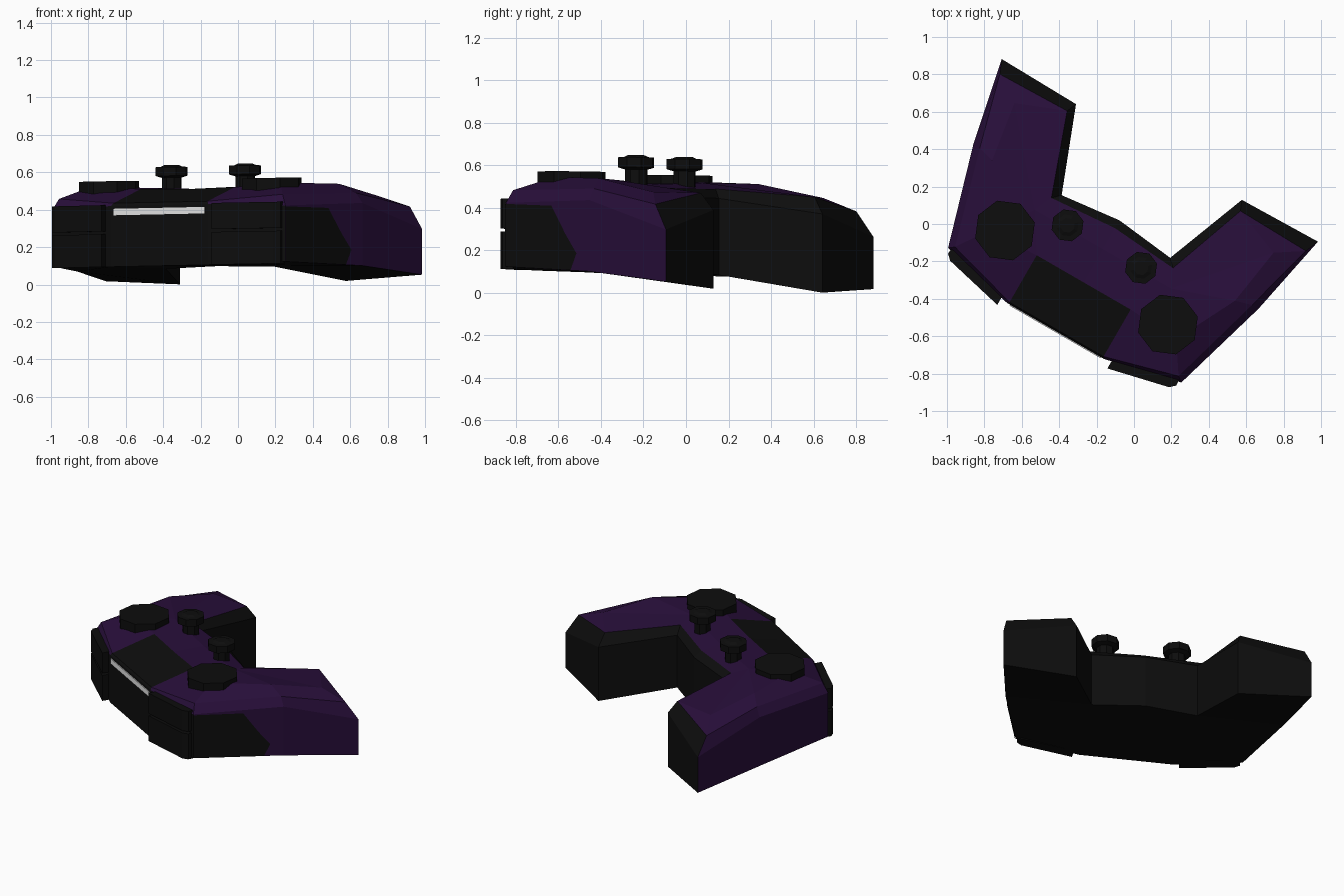
import bpy, bmesh, math
from mathutils import Vector, Matrix

if "Cube" in bpy.data.objects:
    bpy.data.objects.remove(bpy.data.objects["Cube"])


def material(name, c):
    m = bpy.data.materials.new(name)
    m.diffuse_color = (*c, 1)
    m.use_nodes = True
    m.node_tree.nodes["Principled BSDF"].inputs["Base Color"].default_value = m.diffuse_color
    return m


BLACK = material("soft black", (0.004, 0.004, 0.004))
PURPLE = material("dark purple", (0.021, 0.0045, 0.042))
WHITE = material("light white", (0.8, 0.8, 0.8))
TURN = Matrix.Rotation(math.radians(-30), 3, 'Z')


def place(u, v, z):
    # controller axes -> world: turned 30 degrees, tilted slightly sideways
    return TURN @ Vector((u - 0.077, v, z + 0.018 * u))


def finish(name, bm, mats, closed=True):
    bmesh.ops.remove_doubles(bm, verts=bm.verts, dist=0.0005)
    if closed:
        bmesh.ops.recalc_face_normals(bm, faces=bm.faces)
    for v in bm.verts:
        v.co = place(*v.co)
    me = bpy.data.meshes.new(name)
    bm.to_mesh(me)
    bm.free()
    for m in mats:
        me.materials.append(m)
    ob = bpy.data.objects.new(name, me)
    bpy.context.collection.objects.link(ob)
    return ob


def stack(name, rings, mat):
    # closed solid lofted through rings of equal count
    bm = bmesh.new()
    rs = [[bm.verts.new(p) for p in r] for r in rings]
    n = len(rs[0])
    bm.faces.new(rs[0])
    bm.faces.new(rs[-1])
    for a, b in zip(rs, rs[1:]):
        for i in range(n):
            j = (i + 1) % n
            bm.faces.new((a[i], a[j], b[j], b[i]))
    return finish(name, bm, [mat])


def octagon(u, v, r, z):
    return [(u + r * math.cos(i * math.pi / 4), v + r * math.sin(i * math.pi / 4), z)
            for i in range(8)]


# half outline, front centre -> handle -> back centre: u, v, bottom z, wall top z
OUT = [(0, -.705, .10, .425), (.30, -.705, .10, .425), (.72, -.607, .11, .41),
       (.88, -.06, .085, .42), (.976, .41, .035, .28), (.512, .40, .01, .38),
       (.335, -.06, .09, .45), (0, -.022, .10, .45)]
# edge of the top face, and its inner ridge points
TOP = [(0, -.695, .44), (.29, -.695, .44), (.69, -.585, .47), (.84, -.06, .475),
       (.945, .335, .40), (.535, .345, .46), (.375, -.10, .495), (0, -.07, .49)]
RIDGE = {0: (0, -.405, .51), 1: (.29, -.405, .515), 2: (.58, -.42, .535),
         3: (.75, -.085, .525), 4: (.80, .24, .46), 6: (.42, -.2, .525), 7: (0, -.2, .51)}
CAP = ["t0 t1 r1 r0", "t1 t2 r2 r1", "t2 t3 r3 r2", "t3 t4 r4 r3", "t4 t5 r4",
       "t5 t6 r6 r4", "r3 r4 r6", "r2 r3 r6", "r1 r2 r6", "r0 r1 r6 r7", "t6 t7 r7 r6"]

# body shell, both halves
bm = bmesh.new()
for s in (1, -1):
    def vert(p):
        return bm.verts.new((s * p[0], p[1], p[2]))
    b = [vert((p[0], p[1], p[2])) for p in OUT]
    w = [vert((p[0], p[1], p[3])) for p in OUT]
    t = [vert(p) for p in TOP]
    r = {k: vert(p) for k, p in RIDGE.items()}
    for i in range(7):
        f = bm.faces.new((b[i], b[i + 1], w[i + 1], w[i]))
        f.material_index = 1 if i in (2, 3) else 0
        f = bm.faces.new((w[i], w[i + 1], t[i + 1], t[i]))
        f.material_index = 1 if i in (1, 2, 3) else 0
    for k, row in enumerate(CAP):
        f = bm.faces.new([(t if c[0] == "t" else r)[int(c[1])] for c in row.split()])
        f.material_index = 1 if k else 0          # first cap face is the touch pad
    for q in ((0, 1, 6, 7), (1, 2, 3, 6), (3, 4, 5, 6)):
        bm.faces.new([b[i] for i in q])
finish("body_shell", bm, [BLACK, PURPLE])

# dark patch on the front of the right outer side
a, c = Vector((.724, -.608)), Vector((.884, -.061))
bm = bmesh.new()
bm.faces.new([bm.verts.new((*a.lerp(c, f), z)) for f, z in
              ((0, .11), (.78, .092), (.85, .17), (.72, .26), (.55, .395), (0, .405))])
finish("side_patch", bm, [BLACK], closed=False)

# light strip on the front
stack("light_strip", [[(u, v, z) for u, v in ((-.28, -.711), (.28, -.711), (.28, -.70), (-.28, -.70))]
                      for z in (.375, .41)], WHITE)

for s, side in ((-1, "left"), (1, "right")):
    # shoulder button and trigger
    plan = [(.34, -.74), (.675, -.662), (.705, -.635), (.70, -.58), (.34, -.66)]
    for name, zs in (("shoulder_button", (.29, .43)), ("trigger", (.10, .275))):
        stack(f"{side}_{name}", [[(s * u, v, z) for u, v in plan] for z in zs], BLACK)
    # round button pad
    stack(f"{side}_button_pad", [octagon(s * .503, -.375, .165, z) for z in (.49, .56)], BLACK)
    # thumb stick
    u, v = s * .227, -.184
    stack(f"{side}_thumb_stick",
          [octagon(u, v, r, z) for r, z in ((.054, .48), (.054, .575), (.088, .585),
                                            (.088, .632), (.06, .634), (.04, .643))], BLACK)
